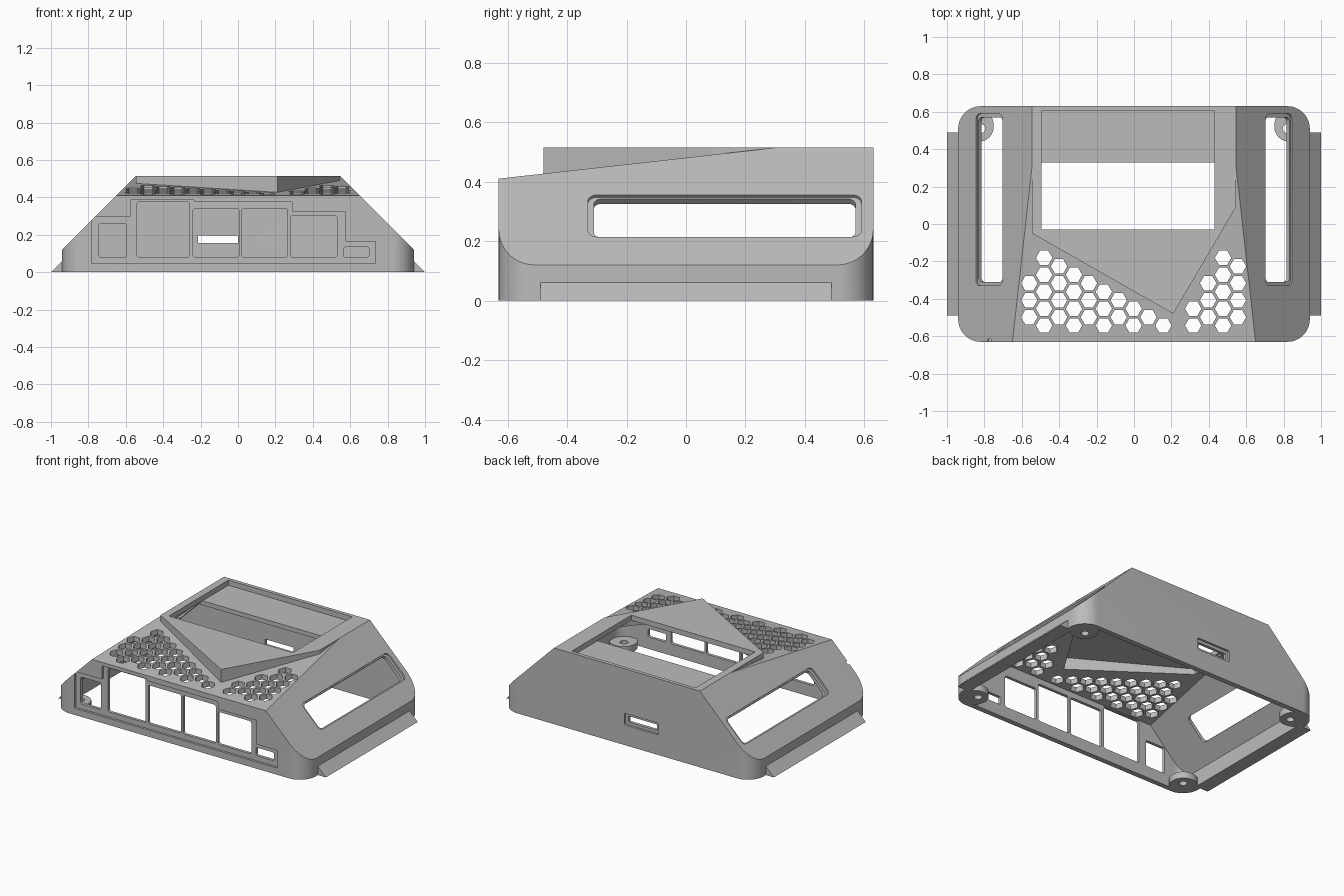
import bpy, bmesh
from math import sin, cos, pi, radians
from mathutils import Matrix, Vector

if "Cube" in bpy.data.objects:
    bpy.data.objects.remove(bpy.data.objects["Cube"], do_unlink=True)

grey = bpy.data.materials.new("plain grey")
grey.use_nodes = True
grey.diffuse_color = (0.5, 0.5, 0.5, 1)
grey.node_tree.nodes["Principled BSDF"].inputs["Base Color"].default_value = (0.5, 0.5, 0.5, 1)

# Local (u, v, w) -> (x = u, z = v, y = -w), for shapes drawn on the front
FRONT = Matrix.Rotation(pi / 2, 4, 'X')
WALL = 0.035


def rect(x0, x1, y0, y1):
    return [(x0, y0), (x1, y0), (x1, y1), (x0, y1)]


def ngon(cx, cy, r, n):
    return [(cx + r * cos(2 * pi * i / n), cy + r * sin(2 * pi * i / n)) for i in range(n)]


def fillet(points, r, steps=4):
    """Round every right-angled corner of a polygon."""
    out = []
    pts = [Vector(p) for p in points]
    for i, p in enumerate(pts):
        u = (pts[i - 1] - p).normalized() * r
        v = (pts[(i + 1) % len(pts)] - p).normalized() * r
        for k in range(steps + 1):
            a = pi / 2 * k / steps
            out.append(tuple(p + u + v - v * cos(a) - u * sin(a)))
    return out


def prisms(name, items):
    """One object from (outline, low, high, matrix) extrusions."""
    bm = bmesh.new()
    for outline, low, high, mat in items:
        bottom = [bm.verts.new(mat @ Vector((x, y, low))) for x, y in outline]
        top = [bm.verts.new(mat @ Vector((x, y, high))) for x, y in outline]
        bm.faces.new(bottom)
        bm.faces.new(top)
        for i in range(len(top)):
            bm.faces.new((bottom[i - 1], bottom[i], top[i], top[i - 1]))
    bmesh.ops.recalc_face_normals(bm, faces=bm.faces)
    mesh = bpy.data.meshes.new(name)
    bm.to_mesh(mesh)
    bm.free()
    mesh.materials.append(grey)
    obj = bpy.data.objects.new(name, mesh)
    bpy.context.collection.objects.link(obj)
    return obj


def boolean(obj, cutter, operation='DIFFERENCE'):
    mod = obj.modifiers.new("cut", 'BOOLEAN')
    mod.operation = operation
    mod.solver = 'EXACT'
    mod.object = cutter
    bpy.context.view_layer.objects.active = obj
    bpy.ops.object.modifier_apply(modifier=mod.name)
    bpy.data.objects.remove(cutter, do_unlink=True)


def solid(name, t, floor):
    """The housing volume, shrunk inwards by t."""
    I = Matrix()
    plan = fillet(rect(-0.94 + t, 0.94 - t, -0.63 + t, 0.63 - t), 0.12 - t, 12)
    body = prisms(name, [(plan, floor, 0.9, I)])
    # 45 degree flanks and flat top
    top, reach = 0.515 - t, 1.06 - 1.414 * t
    flank = [(-reach - 0.5, -0.5), (reach + 0.5, -0.5), (reach - top, top), (top - reach, top)]
    boolean(body, prisms("flanks", [(flank, -1, 1, FRONT)]), 'INTERSECT')
    # sloping front deck around the raised pointed panel
    k, e = 1 - 1.8 * t, 0.545 - t
    deck = [(-0.9, 0.4), (-0.9, -0.8), (0.9, -0.8), (0.9, 0.4), (e, 0.4), (e, 0.09 + 0.3 * t),
            (0.21 * k, -0.48 + 1.3 * t), (-e, -0.05 + 0.6 * t), (-e, 0.4)]
    wedge = prisms("wedge", [(deck, 0, 0.8, I)])
    for v in wedge.data.vertices:
        if v.co.z < 0.1:
            v.co.z = 0.41 - t + 0.1117 * (v.co.y + 0.63)
    boolean(body, wedge)
    return body


# Hollow housing
housing = solid("housing", 0, 0)
boolean(housing, solid("cavity", WALL, -0.1))

# Frames lying on the two sloping flanks
s = 0.5 ** 0.5
right = Matrix(((0, -s, s, 0.775), (1, 0, 0, 0), (0, s, s, 0.285), (0, 0, 0, 1)))
flanks = [right, Matrix.Diagonal((-1, 1, 1, 1)) @ right]

# Shallow recesses: stepped front panel, rear port, flank handles
panel = [(-0.78, 0.045), (0.735, 0.045), (0.735, 0.165), (0.575, 0.165), (0.575, 0.325),
         (0.29, 0.325), (0.29, 0.375), (-0.235, 0.375), (-0.235, 0.386), (-0.575, 0.386),
         (-0.575, 0.295), (-0.78, 0.295)]
recess = [(fillet(panel, 0.005 + 0.0), 0.615, 0.7, FRONT),
          (fillet(rect(-0.235, 0.02, 0.135, 0.215), 0.01), -0.7, -0.615, FRONT)]
recess += [(fillet(rect(-0.33, 0.59, -0.1, 0.1), 0.03), -0.012, 0.1, m) for m in flanks]
boolean(housing, prisms("recess_cutter", recess))

# Through holes: front openings, rear slot, handles, screen window
openings = [(-0.745, -0.595, 0.26), (-0.54, -0.26, 0.376), (-0.24, 0.005, 0.34),
            (0.02, 0.265, 0.34), (0.28, 0.53, 0.30), (0.565, 0.70, 0.135)]
holes = [(fillet(rect(a, b, 0.08, c), 0.012), 0.56, 0.7, FRONT) for a, b, c in openings]
holes.append((rect(-0.215, 0, 0.155, 0.195), -0.7, -0.56, FRONT))
holes += [(fillet(rect(-0.31, 0.57, -0.092, 0.092), 0.025), -0.08, 0.08, m) for m in flanks]
holes.append((rect(-0.495, 0.43, -0.03, 0.605), 0.478, 0.6, Matrix()))

# Honeycomb vents, counted per column
for col, count in enumerate([3, 5, 4, 4, 3, 3, 2, 2, 1, 1, 0, 2, 3, 5, 4]):
    for row in range(count):
        y = (-0.543 if col % 2 else -0.498) + 0.0905 * row
        holes.append((ngon(-0.56 + 0.0797 * col, y, 0.044, 6), 0.33, 0.6, Matrix()))
boolean(housing, prisms("hole_cutter", holes))

# Ledge inside the screen window
ledge = prisms("screen_ledge", [(rect(-0.515, 0.45, 0.33, 0.61), 0.45, 0.48, Matrix())])

# Screw bosses in the bottom corners
corners = [Matrix.Diagonal((i, j, 1, 1)) for i in (-1, 1) for j in (-1, 1)]
bosses = prisms("screw_bosses", [(fillet(rect(0.75, 0.92, 0.44, 0.61), 0.08, 8), 0, 0.045, m)
                                 for m in corners])
boolean(bosses, prisms("screw_cutter", [(ngon(0.82, 0.51, 0.025, 20), -0.1, 0.1, m)
                                        for m in corners]))

# Wedge-shaped side rails along the base
for side, name in ((-1, "right_rail"), (1, "left_rail")):
    prisms(name, [([(0.93 * side, 0), (side, 0), (0.94 * side, 0.06), (0.93 * side, 0.06)],
                   -0.49, 0.49, FRONT)])

# Smooth rounded corners, crisp edges
for obj in (housing, bosses):
    bpy.ops.object.select_all(action='DESELECT')
    obj.select_set(True)
    bpy.context.view_layer.objects.active = obj
    bpy.ops.object.shade_smooth_by_angle(angle=radians(30))
